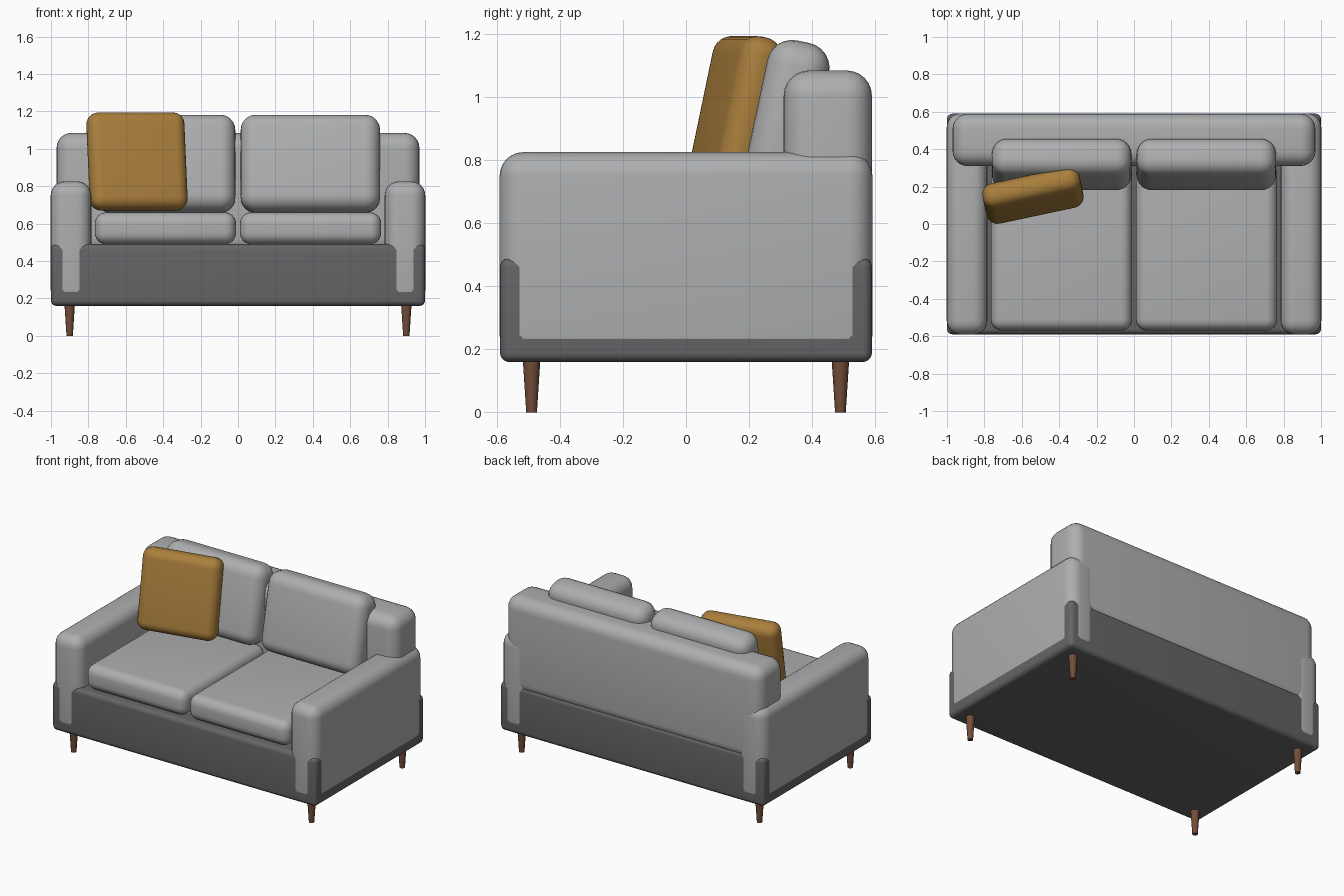
import bpy
from math import radians
from mathutils import Matrix, Vector

cube = bpy.data.objects.get("Cube")
if cube:
    bpy.data.objects.remove(cube, do_unlink=True)


def material(name, rgb):
    m = bpy.data.materials.new(name)
    m.use_nodes = True
    colour = (*rgb, 1)
    m.diffuse_color = colour
    bsdf = m.node_tree.nodes["Principled BSDF"]
    bsdf.inputs["Base Color"].default_value = colour
    bsdf.inputs["Roughness"].default_value = 0.8
    return m


fabric = material("light grey fabric", (0.42, 0.425, 0.43))
frame = material("dark grey fabric", (0.13, 0.13, 0.135))
ochre = material("ochre fabric", (0.40, 0.21, 0.045))
wood = material("brown wood", (0.17, 0.075, 0.04))


def finish(obj, name, mat):
    obj.name = obj.data.name = name
    obj.data.materials.append(mat)
    bpy.ops.object.shade_smooth_by_angle(angle=radians(40))


def soft_box(name, centre, size, radius, mat, lean=0, yaw=0):
    """Box with rounded edges, leaning backwards and then turned about z."""
    bpy.ops.mesh.primitive_cube_add(size=1)
    obj = bpy.context.object
    obj.data.transform(Matrix.Diagonal((*size, 1)))
    obj.location = centre
    obj.rotation_euler = (radians(-lean), 0, radians(yaw))
    bevel = obj.modifiers.new("rounding", 'BEVEL')
    bevel.width = radius
    bevel.segments = 6
    bevel.limit_method = 'NONE'
    bpy.ops.object.modifier_apply(modifier=bevel.name)
    finish(obj, name, mat)


def span_box(name, low, high, radius, mat):
    low, high = Vector(low), Vector(high)
    soft_box(name, (low + high) / 2, high - low, radius, mat)


# Frame and backrest
span_box("base", (-1, -0.59, 0.16), (1, 0.59, 0.49), 0.03, frame)
span_box("backrest", (-0.97, 0.31, 0.44), (0.97, 0.59, 1.085), 0.08, fabric)

# Mirrored parts
for side, s in (("left", 1), ("right", -1)):
    # Arms stand very slightly proud of the base
    soft_box(side + "_arm", (s * 0.893, 0, 0.498), (0.217, 1.183, 0.656),
             0.075, fabric)
    soft_box(side + "_seat_cushion", (s * 0.388, -0.12, 0.575),
             (0.755, 0.9, 0.17), 0.06, fabric)
    soft_box(side + "_back_cushion", (s * 0.387, 0.318, 0.92),
             (0.745, 0.2, 0.524), 0.08, fabric, lean=12)
    # Tapered legs
    for end, y in (("front", -0.49), ("back", 0.49)):
        bpy.ops.mesh.primitive_cone_add(
            vertices=20, radius1=0.017, radius2=0.028, depth=0.17,
            location=(s * 0.9, y, 0.085))
        finish(bpy.context.object, f"{end}_{side}_leg", wood)

# Loose pillow
soft_box("throw_pillow", (-0.54, 0.152, 0.932), (0.53, 0.135, 0.53),
         0.06, ochre, lean=12, yaw=12)
